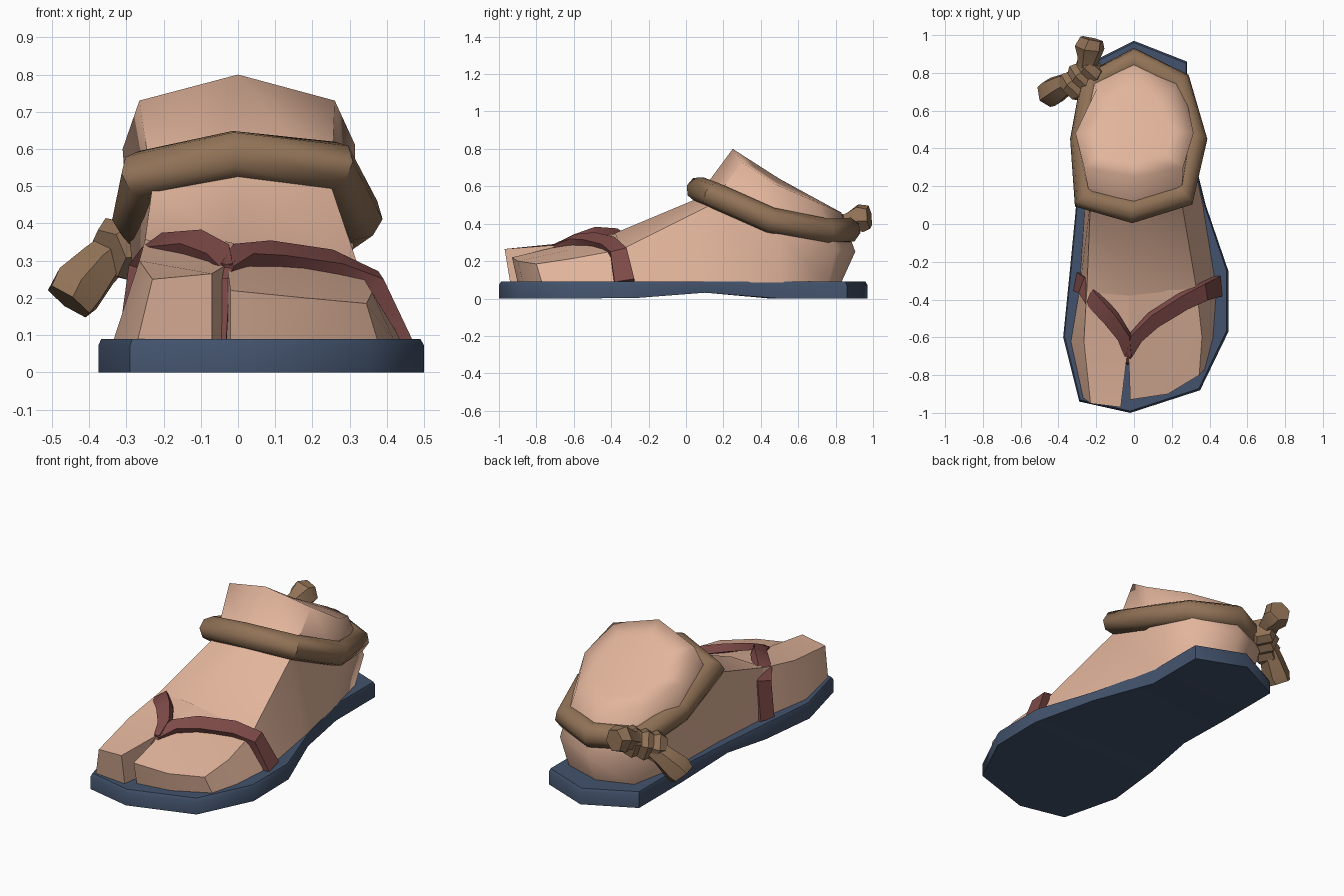
import bpy
import bmesh
from math import cos, sin, pi
from mathutils import Vector

cube = bpy.data.objects.get("Cube")
if cube:
    bpy.data.objects.remove(cube, do_unlink=True)


def material(name, rgb):
    mat = bpy.data.materials.new(name)
    mat.use_nodes = True
    colour = (*rgb, 1)
    mat.diffuse_color = colour
    shader = mat.node_tree.nodes["Principled BSDF"]
    shader.inputs["Base Color"].default_value = colour
    shader.inputs["Roughness"].default_value = 0.8
    return mat


skin = material("skin", (0.76, 0.46, 0.33))
rope_brown = material("rope brown", (0.285, 0.17, 0.095))
strap_red = material("strap red", (0.21, 0.07, 0.065))
sole_blue = material("sole blue", (0.055, 0.085, 0.15))


def add_ring(bm, points):
    return [bm.verts.new(p) for p in points]


def bridge(bm, first, second, closed=True):
    count = len(first)
    for i in range(count if closed else count - 1):
        j = (i + 1) % count
        bm.faces.new((first[i], first[j], second[j], second[i]))


def finish(bm, name, mat, angle=0.6):
    bmesh.ops.recalc_face_normals(bm, faces=bm.faces[:])
    mesh = bpy.data.meshes.new(name)
    bm.to_mesh(mesh)
    bm.free()
    mesh.materials.append(mat)
    obj = bpy.data.objects.new(name, mesh)
    bpy.context.collection.objects.link(obj)
    bpy.ops.object.select_all(action="DESELECT")
    obj.select_set(True)
    bpy.context.view_layer.objects.active = obj
    bpy.ops.object.shade_smooth_by_angle(angle=angle)
    return obj


def sweep(name, path, profile, centre, mat, scales=None, closed=False, angle=0.6):
    """Carry a profile (outward, sideways) along a path, facing away from centre."""
    bm = bmesh.new()
    points = [Vector(p) for p in path]
    last = len(points) - 1
    rings = []
    for i, p in enumerate(points):
        before = points[i - 1] if closed or i > 0 else p
        after = points[(i + 1) % len(points)] if closed or i < last else p
        along = (after - before).normalized()
        out = p - Vector(centre)
        out = (out - along * out.dot(along)).normalized()
        side = along.cross(out)
        size = scales[i] if scales else 1
        rings.append(add_ring(bm, [p + (out * u + side * v) * size for u, v in profile]))
    for a, b in zip(rings, rings[1:]):
        bridge(bm, a, b)
    if closed:
        bridge(bm, rings[-1], rings[0])
    else:
        bm.faces.new(rings[0])
        bm.faces.new(rings[-1])
    return finish(bm, name, mat, angle)


# Sole: matching right and left edge points from heel to toe, arched underneath
right_edge = [(0.28, 0.86), (0.28, 0.5), (0.38, 0.1), (0.5, -0.25), (0.5, -0.57), (0.35, -0.88)]
left_edge = [(-0.28, 0.83), (-0.28, 0.45), (-0.31, 0.06), (-0.34, -0.25), (-0.375, -0.6), (-0.29, -0.94)]
outline = [(0, 0.97)] + right_edge + [(-0.02, -1)] + left_edge[::-1]


def arch(y):
    return 0.035 * max(0, 1 - abs(y - 0.06) / 0.35)


bm = bmesh.new()
bottom = add_ring(bm, [(x, y, arch(y)) for x, y in outline])
edge = add_ring(bm, [(x, y, 0.072) for x, y in outline])
top = add_ring(bm, [(x * 0.98, y * 0.99, 0.09) for x, y in outline])
bridge(bm, bottom, edge)
bridge(bm, edge, top)
bm.faces.new(top)
half = len(outline) // 2
for i in range(half):
    quad = [bottom[i], bottom[i + 1], bottom[-i - 1], bottom[-i]]
    bm.faces.new(list(dict.fromkeys(quad)))
finish(bm, "sole", sole_blue, 0.85)

# Foot: ground ring, heel and instep ring, slanted ankle rim, and the instep slope
FLOOR = 0.085
ground_plan = [(-0.29, -0.36), (-0.26, 0.08), (-0.25, 0.5), (-0.2, 0.76), (0, 0.83),
               (0.22, 0.76), (0.28, 0.5), (0.37, 0.08), (0.44, -0.35)]
middle = [(-0.23, 0.13, 0.5), (-0.29, 0.5, 0.34), (-0.23, 0.8, 0.26), (0, 0.905, 0.25),
          (0.25, 0.8, 0.26), (0.31, 0.5, 0.34), (0.25, 0.13, 0.5), (0, 0.05, 0.53)]
rim = [(-0.265, 0.3, 0.73), (-0.31, 0.48, 0.6), (-0.2, 0.71, 0.51), (0, 0.83, 0.46),
       (0.21, 0.71, 0.51), (0.315, 0.48, 0.61), (0.26, 0.3, 0.73), (0, 0.25, 0.8)]
bm = bmesh.new()
ankle = add_ring(bm, rim)
ground = add_ring(bm, [(x, y, FLOOR) for x, y in ground_plan])
mid = add_ring(bm, middle)
front_left, front_mid, front_right = add_ring(
    bm, [(-0.25, -0.36, 0.355), (-0.03, -0.38, 0.35), (0.33, -0.34, 0.265)])
bridge(bm, ground, [front_left] + mid[:7] + [front_right], closed=False)
bridge(bm, [mid[0], mid[7], mid[6]], [front_left, front_mid, front_right], closed=False)
bridge(bm, mid, ankle)
crown_top = Vector((0, 0.5, 0.64))
crown_ring = add_ring(bm, [Vector(p).lerp(crown_top, 0.35) for p in rim])
bridge(bm, ankle, crown_ring)
crown = bm.verts.new(crown_top)
for i in range(len(rim)):
    bm.faces.new((crown_ring[i - 1], crown_ring[i], crown))
foot = finish(bm, "foot", skin, 0.75)
# Soften the ankle rim and the rounded heel
for soft in foot.data.edges:
    on_heel = all(foot.data.vertices[v].co.y > 0.4 for v in soft.vertices)
    if on_heel or max(soft.vertices) < len(rim):
        soft.use_edge_sharp = False


# Toes: rows of top points, outer to inner, dropped to the sole with a flared outside
def toes(name, rows, flares):
    bm = bmesh.new()
    rings = []
    for row, flare in zip(rows, flares):
        setback = 0.03 if row is rows[-1] else 0
        base = [(x, y + setback, FLOOR) for x, y, z in row]
        base[0] = (base[0][0] + flare, base[0][1], FLOOR)
        rings.append(add_ring(bm, list(row) + base[::-1]))
    for a, b in zip(rings, rings[1:]):
        bridge(bm, a, b)
    count = len(rows[0])
    for i in range(count - 1):
        front = rings[-1]
        bm.faces.new((front[i], front[i + 1], front[-i - 2], front[-i - 1]))
    finish(bm, name, skin, 0.4)


toes("big_toe",
     [[(-0.25, -0.35, 0.355), (-0.03, -0.35, 0.35)],
      [(-0.265, -0.62, 0.3), (-0.03, -0.64, 0.29)],
      [(-0.23, -0.95, 0.25), (-0.07, -0.97, 0.265)]],
     (-0.04, -0.07, -0.04))
toes("small_toes",
     [[(0.33, -0.33, 0.265), (0.18, -0.34, 0.305), (-0.03, -0.35, 0.35)],
      [(0.36, -0.6, 0.215), (0.18, -0.62, 0.26), (-0.03, -0.64, 0.29)],
      [(0.345, -0.8, 0.185), (0.18, -0.9, 0.2), (-0.02, -0.93, 0.22)]],
     (0.11, 0.06, 0.03))

# Thong straps curving together into the post between the toes
band = [(-0.025, -0.045), (0.025, -0.045), (0.025, 0.045), (-0.025, 0.045)]
strap_centre = (0, -0.36, 0)
meeting = (-0.03, -0.7, 0.28)
sweep("left_strap",
      [(0.435, -0.33, 0.085), (0.365, -0.36, 0.245), (0.26, -0.41, 0.29),
       (0.1, -0.51, 0.315), (0.01, -0.6, 0.315), meeting],
      band, strap_centre, strap_red, (1.2, 1, 0.95, 0.9, 0.75, 0.4))
sweep("right_strap",
      [(-0.285, -0.31, 0.085), (-0.255, -0.33, 0.29), (-0.22, -0.39, 0.335),
       (-0.12, -0.5, 0.345), (-0.05, -0.6, 0.315), meeting],
      band, strap_centre, strap_red, (1.1, 1, 0.95, 0.9, 0.75, 0.4))
sweep("toe_post", [(-0.03, -0.67, 0.29), (-0.035, -0.73, 0.25), (-0.04, -0.74, FLOOR)],
      band, strap_centre, strap_red, (0.5, 0.3, 0.2))


# Rope around the ankle, with a wrapped knot and two loose ends
def round_profile(radius, sides):
    return [(radius * cos(2 * pi * i / sides), radius * sin(2 * pi * i / sides)) for i in range(sides)]


sweep("ankle_rope",
      [(-0.01, 0.07, 0.583), (0.255, 0.145, 0.555), (0.32, 0.45, 0.42), (0.235, 0.75, 0.36),
       (0, 0.865, 0.365), (-0.22, 0.75, 0.36), (-0.27, 0.45, 0.42), (-0.255, 0.13, 0.53)],
      round_profile(0.069, 8), (0, 0.45, 0.46), rope_brown, closed=True, angle=0.9)
knot_centre = (0, 0.6, 0.3)
hexagon = round_profile(0.08, 6)
sweep("upper_rope_end", [(-0.25, 0.83, 0.39), (-0.24, 0.88, 0.41), (-0.235, 0.935, 0.43), (-0.225, 0.98, 0.435)],
      hexagon, knot_centre, rope_brown, (0.65, 0.75, 1, 0.8))
sweep("lower_rope_end", [(-0.31, 0.76, 0.34), (-0.37, 0.735, 0.29), (-0.43, 0.7, 0.225), (-0.455, 0.69, 0.19)],
      hexagon, knot_centre, rope_brown, (0.7, 0.8, 1, 0.9))
for i in range(3):
    start = Vector((-0.2, 0.85, 0.38)) + Vector((-0.045, -0.045, -0.02)) * i
    step = Vector((-0.03, -0.03, -0.01))
    sweep("knot_wrap_" + str(i + 1), [start, start + step, start + step * 2],
          hexagon, knot_centre, rope_brown, (0.9, 1.15, 0.85))
